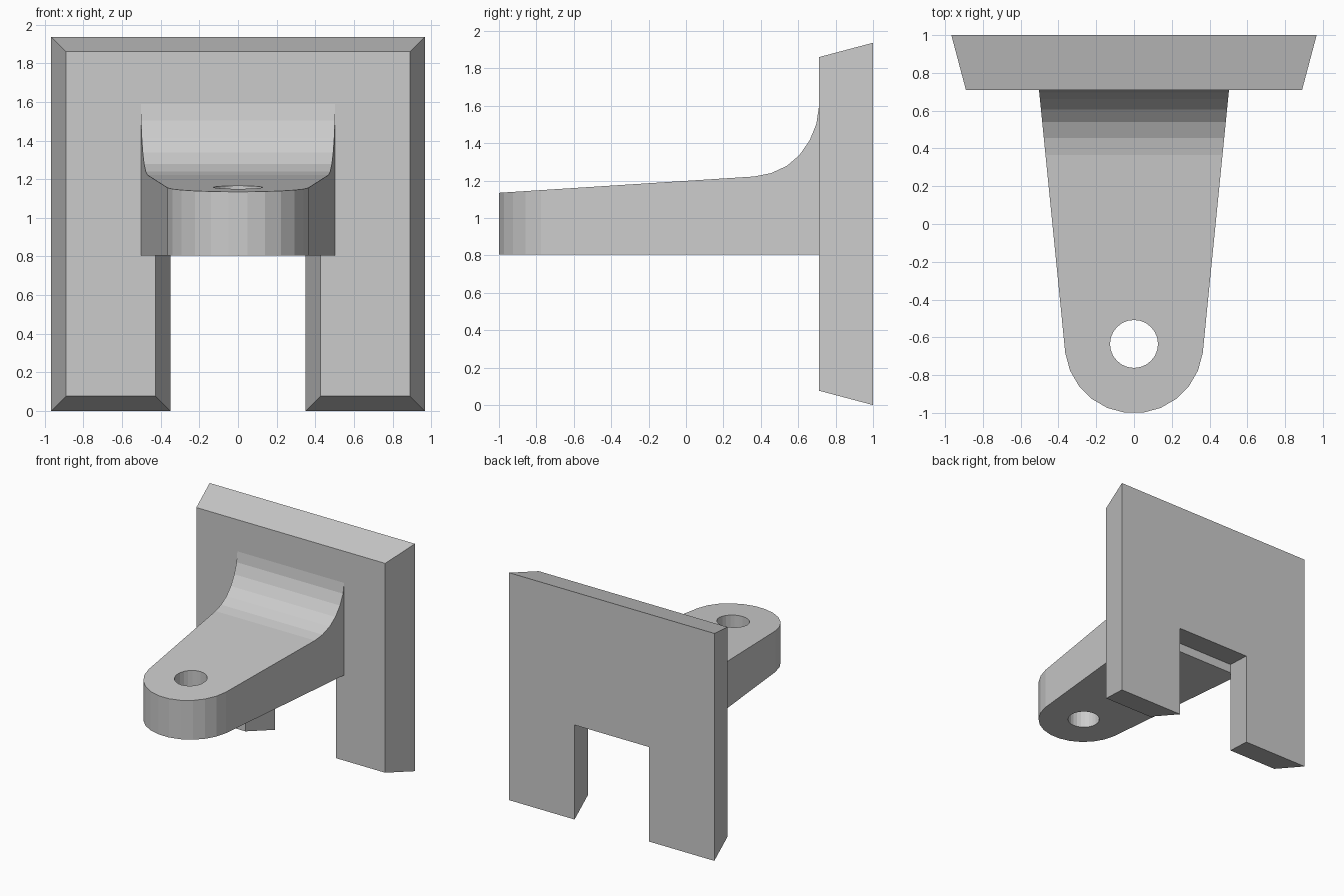
import bpy, bmesh
from math import sin, cos, radians

cube = bpy.data.objects.get("Cube")
if cube:
    bpy.data.objects.remove(cube, do_unlink=True)

grey = bpy.data.materials.new("plain_grey")
grey.use_nodes = True
colour = (0.6, 0.6, 0.6, 1)
grey.diffuse_color = colour
grey.node_tree.nodes["Principled BSDF"].inputs["Base Color"].default_value = colour


def loft(name, ring_a, ring_b):
    """Solid between two matching rings of 3D points."""
    bm = bmesh.new()
    a = [bm.verts.new(p) for p in ring_a]
    b = [bm.verts.new(p) for p in ring_b]
    bm.faces.new(a)
    bm.faces.new(b[::-1])
    for i in range(len(a)):
        j = (i + 1) % len(a)
        bm.faces.new((a[i], b[i], b[j], a[j]))
    bmesh.ops.recalc_face_normals(bm, faces=bm.faces)
    mesh = bpy.data.meshes.new(name)
    bm.to_mesh(mesh)
    bm.free()
    mesh.materials.append(grey)
    obj = bpy.data.objects.new(name, mesh)
    bpy.context.collection.objects.link(obj)
    return obj


def cut(target, cutter, operation):
    """Apply a boolean and discard the cutter."""
    mod = target.modifiers.new("cut", "BOOLEAN")
    mod.object, mod.operation, mod.solver = cutter, operation, "EXACT"
    bpy.context.view_layer.objects.active = target
    bpy.ops.object.modifier_apply(modifier=mod.name)
    bpy.data.objects.remove(cutter, do_unlink=True)


def mirrored(half):
    return half + [(-x, v) for x, v in reversed(half)]


FRONT, BACK, BEVEL = 0.71, 1.0, 0.077
BOTTOM = 0.805

# Back plate: slotted outline, narrowing towards the front on every edge
w, s, h, b = 0.967, 0.35, 1.937, BEVEL
outer = mirrored([(s, BOTTOM), (s, 0), (w, 0), (w, h)])
inner = mirrored([(s + b, BOTTOM + b), (s + b, b), (w - b, b), (w - b, h - b)])
loft("back_plate", [(x, BACK, z) for x, z in outer],
     [(x, FRONT, z) for x, z in inner])

# Arm: tapered plan with a rounded nose
HOLE_Y, NOSE_R = -0.635, 0.367
plan = [(0.503, FRONT)]
for step in range(6):
    t = radians(82.5 - 15 * step)
    plan.append((NOSE_R * sin(t), HOLE_Y - NOSE_R * cos(t)))
plan = mirrored(plan)
arm = loft("arm", [(x, y, BOTTOM) for x, y in plan],
           [(x, y, 1.8) for x, y in plan])

# Side profile: gently sloping top that sweeps up into the plate
side = [(-1.2, 0.5), (-1.2, 1.122), (0.366, 1.222), (0.455, 1.24),
        (0.54, 1.279), (0.607, 1.337), (0.661, 1.415), (0.697, 1.503),
        (FRONT, 1.59), (0.72, 1.66), (0.9, 1.66), (0.9, 0.5)]
cut(arm, loft("side_profile", [(-1, y, z) for y, z in side],
              [(1, y, z) for y, z in side]), "INTERSECT")

# Pin hole through the nose
hole = [(0.127 * cos(radians(a)), HOLE_Y + 0.127 * sin(radians(a)))
        for a in range(0, 360, 15)]
cut(arm, loft("pin_hole", [(x, y, 0.5) for x, y in hole],
              [(x, y, 2) for x, y in hole]), "DIFFERENCE")
